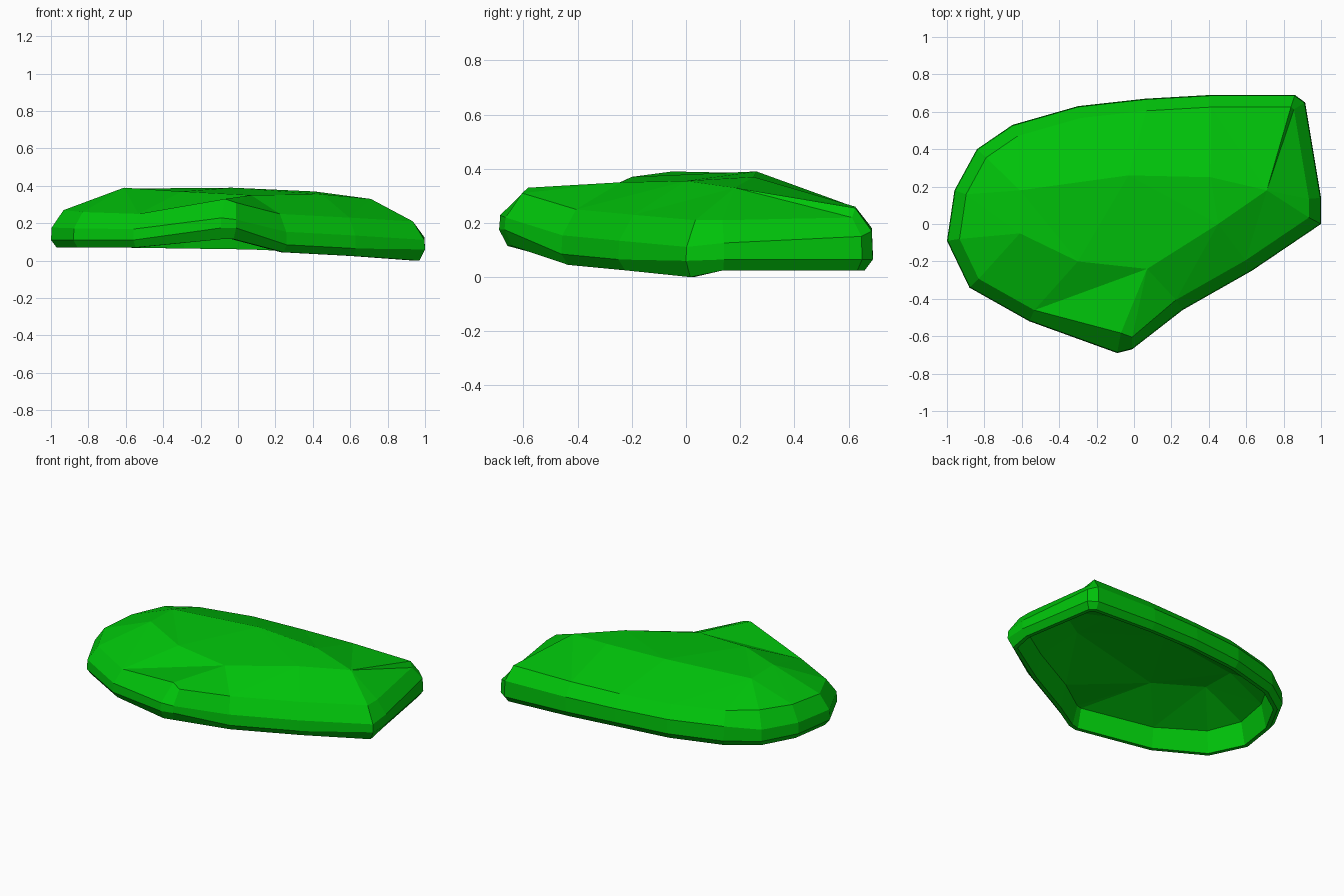
import bpy, bmesh
from mathutils import Vector
from mathutils.geometry import delaunay_2d_cdt

if "Cube" in bpy.data.objects:
    bpy.data.objects.remove(bpy.data.objects["Cube"])

# Outline seen from above: x, y, height of lower lip, height of upper rim
OUTLINE = [
    (-1.0, -.09, .07, .27), (-.96, .18, .07, .28), (-.84, .40, .07, .29),
    (-.65, .53, .07, .285), (-.30, .63, .065, .275), (.06, .67, .06, .265),
    (.41, .69, .045, .26), (.86, .69, .025, .255), (.915, .65, .025, .22),
    (1.0, .14, .025, .21), (1.0, 0, 0, .21), (.63, -.25, .025, .23),
    (.26, -.46, .045, .25), (-.01, -.67, .115, .31), (-.09, -.69, .115, .33),
    (-.56, -.52, .07, .25), (-.88, -.34, .07, .26)]

# Raised crown points, in order around the plateau
CROWN = [(-.61, -.05, .39), (-.30, -.20, .37), (.07, -.24, .35), (.45, 0, .355),
         (.71, .18, .33), (.41, .25, .37), (-.03, .26, .39), (-.61, .18, .385)]
THICK = .05

N = len(OUTLINE)
PTS = [Vector(p[:2]) for p in OUTLINE]


def inset(i, d):
    """Outline point i moved inward by d along its mitred corner."""
    a = (PTS[i] - PTS[i - 1]).normalized()
    b = (PTS[(i + 1) % N] - PTS[i]).normalized()
    na, nb = Vector((a.y, -a.x)), Vector((b.y, -b.x))
    m = (na + nb).normalized()
    return PTS[i] + m * (d / max(m.dot(na), .75))


bm = bmesh.new()


def ring(d, height):
    return [bm.verts.new((*inset(i, d), height(*OUTLINE[i]))) for i in range(N)]


def wall(rings):
    for low, high in zip(rings, rings[1:]):
        for i in range(N):
            j = (i + 1) % N
            bm.faces.new((low[i], low[j], high[j], high[i]))


def cap(rim, crown, creases):
    """Faceted surface between a rim and the crown points."""
    verts = rim + [bm.verts.new(p) for p in crown]
    k = len(crown)
    edges = [(i, (i + 1) % N) for i in range(N)]
    edges += [(N + i, N + (i + 1) % k) for i in range(k)] + creases
    _, _, tris, orig, _, _ = delaunay_2d_cdt(
        [v.co.to_2d() for v in verts], edges, [list(range(N))], 1, 1e-5)
    for t in tris:
        if all(orig[q] for q in t):
            bm.faces.new([verts[orig[q][0]] for q in t])


def waist(x, y, lo, hi):
    return lo + .04 + (.02 if lo == 0 or lo > .1 else 0)


def shoulder(x, y, lo, hi):
    return lo + .04 + (.55 if y > .5 else .42) * (hi - lo - .04)


# Outer shell: lip, two widest rings, upper rim, faceted top
lip = ring(.03, lambda x, y, lo, hi: lo)
rim = ring(.065, lambda x, y, lo, hi: hi)
rim[13].co, rim[14].co = (-.01, -.605, .31), (-.07, -.583, .33)
wall([lip, ring(0, waist), ring(.004, shoulder), rim])
cap(rim, CROWN, [(N + 2, 15), (N + 2, 13), (N + 4, 10)])

# Inner shell: underside of the lip, sloping inner wall, flatter ceiling
inner = ring(.085, lambda x, y, lo, hi: min(hi, .29) - THICK)
wall([lip, ring(.055, lambda x, y, lo, hi: lo), inner])
cap(inner, [(x, y, z - THICK) for x, y, z in CROWN[:2] + CROWN[3:]], [])

bmesh.ops.recalc_face_normals(bm, faces=bm.faces)
mesh = bpy.data.meshes.new("shell_panel")
bm.to_mesh(mesh)
bm.free()
mat = bpy.data.materials.new("green")
mat.diffuse_color = (0, .55, .003, 1)
mat.use_nodes = True
mat.node_tree.nodes["Principled BSDF"].inputs["Base Color"].default_value = mat.diffuse_color
mesh.materials.append(mat)
bpy.context.collection.objects.link(bpy.data.objects.new("shell_panel", mesh))
